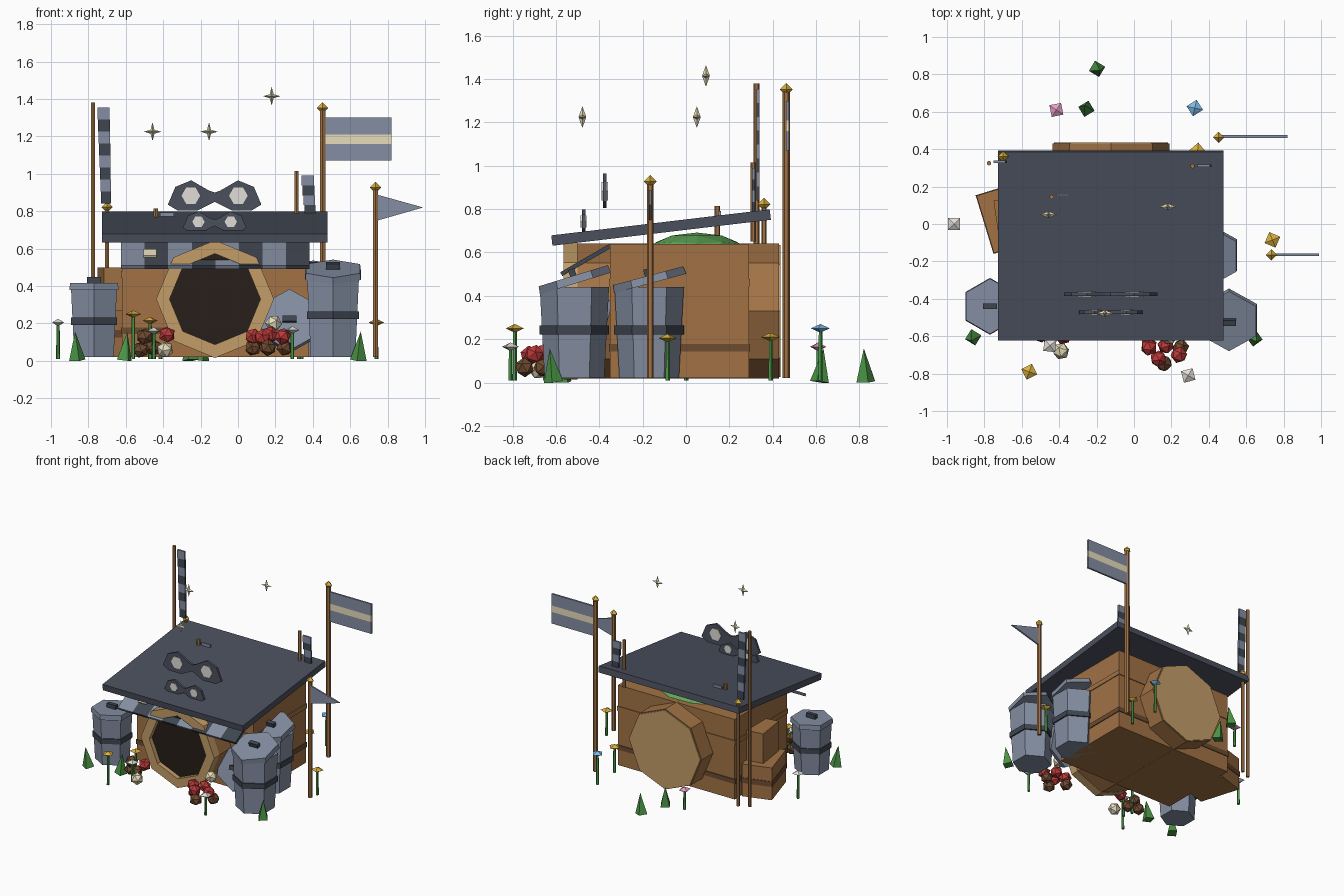
import bpy, bmesh
from math import sin, cos, pi, radians, atan2
from mathutils import Matrix, Vector, Euler

if "Cube" in bpy.data.objects:
    bpy.data.objects.remove(bpy.data.objects["Cube"])

PAL = dict(wood=(.36, .17, .06), dark_wood=(.15, .07, .03), tan=(.55, .34, .14), hollow=(.02, .013, .01),
           slate=(.07, .08, .11), steel=(.23, .27, .36), band=(.05, .06, .08), cream=(.8, .73, .5),
           gold=(.7, .43, .05), green=(.07, .3, .06), moss=(.12, .4, .1), red=(.5, .04, .04),
           brown=(.16, .07, .03), white=(.75, .72, .68), blue=(.2, .5, .8), pink=(.8, .35, .55))
MATS = {}
for key, c in PAL.items():
    MATS[key] = bpy.data.materials.new(key)
    MATS[key].diffuse_color = (*c, 1)


def finish(name, bm, color, loc=(0, 0, 0), rot=(0, 0, 0)):
    bmesh.ops.recalc_face_normals(bm, faces=bm.faces)
    me = bpy.data.meshes.new(name)
    bm.to_mesh(me)
    bm.free()
    ob = bpy.data.objects.new(name, me)
    me.materials.append(MATS[color])
    ob.location, ob.rotation_euler = loc, rot
    bpy.context.collection.objects.link(ob)
    return ob


def box(name, size, loc, color, rot=(0, 0, 0)):
    bm = bmesh.new()
    bmesh.ops.create_cube(bm, size=1, matrix=Matrix.Diagonal((*size, 1)))
    return finish(name, bm, color, loc, rot)


def cone(name, n, r1, r2, h, loc, color, rot=(0, 0, 0)):
    bm = bmesh.new()
    bmesh.ops.create_cone(bm, cap_ends=True, segments=n, radius1=r1, radius2=r2, depth=h)
    return finish(name, bm, color, loc, rot)


def ball(name, r, loc, color, sub=1, scale=(1, 1, 1), rot=(0, 0, 0)):
    bm = bmesh.new()
    bmesh.ops.create_icosphere(bm, subdivisions=sub, radius=r, matrix=Matrix.Diagonal((*scale, 1)))
    return finish(name, bm, color, loc, rot)


def prism(name, pts, y0, y1, color):
    """Extrude an xz outline along y."""
    bm = bmesh.new()
    f = bm.faces.new([bm.verts.new((x, y0, z)) for x, z in pts])
    ext = bmesh.ops.extrude_face_region(bm, geom=[f])["geom"]
    bmesh.ops.translate(bm, vec=(0, y1 - y0, 0), verts=[g for g in ext if isinstance(g, bmesh.types.BMVert)])
    return finish(name, bm, color)


def ngon(n, r, cx, cz):
    return [(cx + r * cos(2 * pi * i / n), cz + r * sin(2 * pi * i / n)) for i in range(n)]


def gem(name, loc, r, h, color, turn=.4):
    bm = bmesh.new()
    ring = [bm.verts.new((r * cos(turn + i * pi / 2), r * sin(turn + i * pi / 2), 0)) for i in range(4)]
    for tip in (bm.verts.new((0, 0, h)), bm.verts.new((0, 0, -h))):
        for i in range(4):
            bm.faces.new((ring[i], ring[(i + 1) % 4], tip))
    return finish(name, bm, color, loc)


CX, CZ = -.123, .33

# Hut body with trim boards
box("hut_body", (1.0, .64, .62), (-.12, -.03, .33), "wood")
for z in (.16, .46):
    box("wall_trim", (1.012, .652, .035), (-.12, -.03, z), "dark_wood" if z < .3 else "wood")
ball("moss_mound", .23, (-.12, .05, .6), "moss", 2, (1.5, 1, .4))

# Barrel through the hut, with open front rim
prism("barrel", ngon(8, .312, CX, CZ), -.50, .43, "wood")
prism("barrel_back_end", ngon(8, .305, CX, CZ), .43, .437, "tan")
prism("barrel_hollow", ngon(8, .25, CX, CZ), -.53, -.50, "hollow")
bm = bmesh.new()
loops = [[bm.verts.new((x, y, z)) for x, z in ngon(8, r, CX, CZ)]
         for r, y in ((.315, -.5), (.315, -.565), (.243, -.565), (.243, -.5))]
for k in range(4):
    for i in range(8):
        a, b = loops[k], loops[(k + 1) % 4]
        bm.faces.new((a[i], a[(i + 1) % 8], b[(i + 1) % 8], b[i]))
finish("barrel_rim", bm, "tan")

# Sloping roof and striped awning
tilt = atan2(.12, 1.01)
box("roof", (1.205, 1.015, .048), (-.125, -.115, .715), "slate", (tilt, 0, 0))
for i in range(8):
    box("awning_stripe", (.126, .26, .02), (-.625 + .126 * (i + .5), -.463, .565),
        "band" if i % 2 else "steel", (radians(30), 0, 0))
box("awning_patch", (.07, .07, .01), (-.47, -.475, .575), "cream", (radians(30), 0, 0))

# Crates stacked on the left
box("lower_crate", (.22, .32, .25), (-.69, .03, .145), "wood", (0, 0, radians(17)))
box("lower_crate_band", (.228, .328, .04), (-.69, .03, .145), "dark_wood", (0, 0, radians(17)))
box("upper_crate", (.18, .24, .23), (-.645, .02, .385), "wood", (0, 0, radians(8)))


# Hexagonal bins with lids
def bin_can(x, y, r, h, lid_tilt, lift):
    cone("bin_can", 6, r * .8, r * .93, h, (x, y, .02 + h / 2), "steel")
    cone("bin_band", 6, r * .93, r * .93, .04, (x, y, .02 + h * .53), "band")
    lid(x, y, .02 + h + lift, r, (lid_tilt, 0, 0))


def lid(x, y, z, r, rot):
    cone("bin_lid", 6, r, r * .97, .037, (x, y, z), "steel", rot)
    off = Euler(rot).to_matrix() @ Vector((0, 0, .033))
    box("lid_handle", (.075, .03, .035), Vector((x, y, z)) + off, "band", rot)


bin_can(-.77, -.44, .152, .36, 0, .018)
bin_can(.508, -.515, .172, .42, radians(17), .035)
bin_can(.402, -.17, .172, .42, radians(15), .035)
lid(.275, -.40, .215, .175, (radians(75), 0, 0))


# Eye masks over the roof
def mask(z0, y, s, r):
    half = [(.03, .105), (.125, .16), (.21, .125), (.25, .03), (.2, 0), (.09, 0)]
    pts = [(0, .095)] + half + [(0, .045)] + [(-x, z) for x, z in reversed(half)]
    prism("mask", [(-.125 + x * s, z0 + z * s) for x, z in pts], y - .009, y + .009, "slate")
    for side in (-1, 1):
        prism("mask_eye", ngon(6, r, -.125 + side * .127 * s, z0 + .078 * s), y - .014, y + .014, "white")


mask(.805, -.375, 1, .05)
mask(.69, -.472, .68, .033)

# Floating four-point sparkles
for x, y, z in ((-.457, .05, 1.225), (-.155, -.478, 1.225), (.18, .092, 1.415)):
    bm = bmesh.new()
    star = [bm.verts.new(((.046 if i % 2 == 0 else .015) * cos(i * pi / 4), 0,
                          (.05 if i % 2 == 0 else .015) * sin(i * pi / 4))) for i in range(8)]
    for d in (-.018, .018):
        tip = bm.verts.new((0, d, 0))
        for i in range(8):
            bm.faces.new((star[i], star[(i + 1) % 8], tip))
    finish("sparkle", bm, "cream", (x, y, z))


# Poles, finials and flags
def pole(x, y, z0, z1, r, finial=False):
    cone("pole", 6, r, r, z1 - z0, (x, y, (z0 + z1) / 2), "wood")
    if finial:
        gem("finial", (x, y, z1 + .012), .03, .03, "gold", 0)


def tail(x0, x1, z0, z1, y, n):
    for i in range(n):
        h = (z1 - z0) / n
        s = .015 * (i / n - .5)
        box("tail_stripe", (x1 - x0 - .012 * (1 - i / n), .014, h), ((x0 + x1) / 2 - s, y, z0 + h * (i + .5)),
            "steel" if (n - i) % 2 else "band")


pole(-.775, .325, .02, 1.38, .013)
tail(-.745, -.68, .84, 1.355, .333, 8)
pole(-.70, .36, .02, .81, .012, True)
pole(.313, .31, .65, 1.015, .013)
tail(.343, .412, .78, .99, .312, 4)
pole(-.44, .145, .65, .815, .013)
box("small_tail", (.075, .012, .025), (-.38, .155, .78), "steel")
pole(.452, .463, .02, 1.34, .017, True)
for z0, z1, c in ((1.07, 1.16, "steel"), (1.16, 1.21, "cream"), (1.21, 1.30, "steel")):
    prism("flag_stripe", [(.465, z0), (.82, z0), (.82, z1), (.465, z1)], .461, .475, c)
pole(.735, -.165, .02, .915, .015, True)
prism("pennant", [(.745, .75), (.99, .82), (.745, .888)], -.171, -.159, "steel")

# Flowers
for x, y, z, c in ((-.962, 0, .205, "white"), (-.56, -.79, .25, "gold"), (-.45, -.65, .16, "white"),
                   (-.47, -.58, .215, "gold"), (.29, -.81, .165, "white"), (.325, .62, .25, "blue"),
                   (-.415, .61, .165, "pink"), (.74, -.085, .205, "gold"), (.34, .39, .21, "gold")):
    cone("flower_stem", 5, .011, .009, z - .01, (x, y, (z - .01) / 2 + .01), "green")
    gem("flower_head", (x, y, z), .045, .02, c, x * 9)

# Grass tufts
for x, y, lean in ((-.19, .825, -.08), (-.26, .625, .1), (-.865, -.615, .1), (.65, -.62, -.1), (-.6, -.57, .08)):
    cone("grass_tuft", 4, .045, 0, .155, (x, y, .08), "green", (lean, -lean, x * 7))

# Berry piles either side of the entrance
for x, y, z, c in ((-.38, -.6, .14, "red"), (-.45, -.6, .07, "brown"), (-.52, -.57, .06, "brown"),
                   (-.39, -.68, .06, "cream"), (-.5, -.59, .13, "brown"),
                   (.08, -.65, .07, "brown"), (.16, -.745, .07, "brown"), (.25, -.66, .07, "brown"),
                   (.08, -.66, .13, "red"), (.13, -.72, .125, "red"), (.24, -.7, .13, "red"),
                   (.17, -.65, .14, "red"), (.19, -.6, .2, "cream")):
    ball("berry", .046, (x, y, z), c, 1, rot=(x * 5, y * 3, 0))

for m in bpy.data.materials:
    if m.users and not m.is_grease_pencil:
        m.use_nodes = True
        m.node_tree.nodes["Principled BSDF"].inputs["Base Color"].default_value = m.diffuse_color
